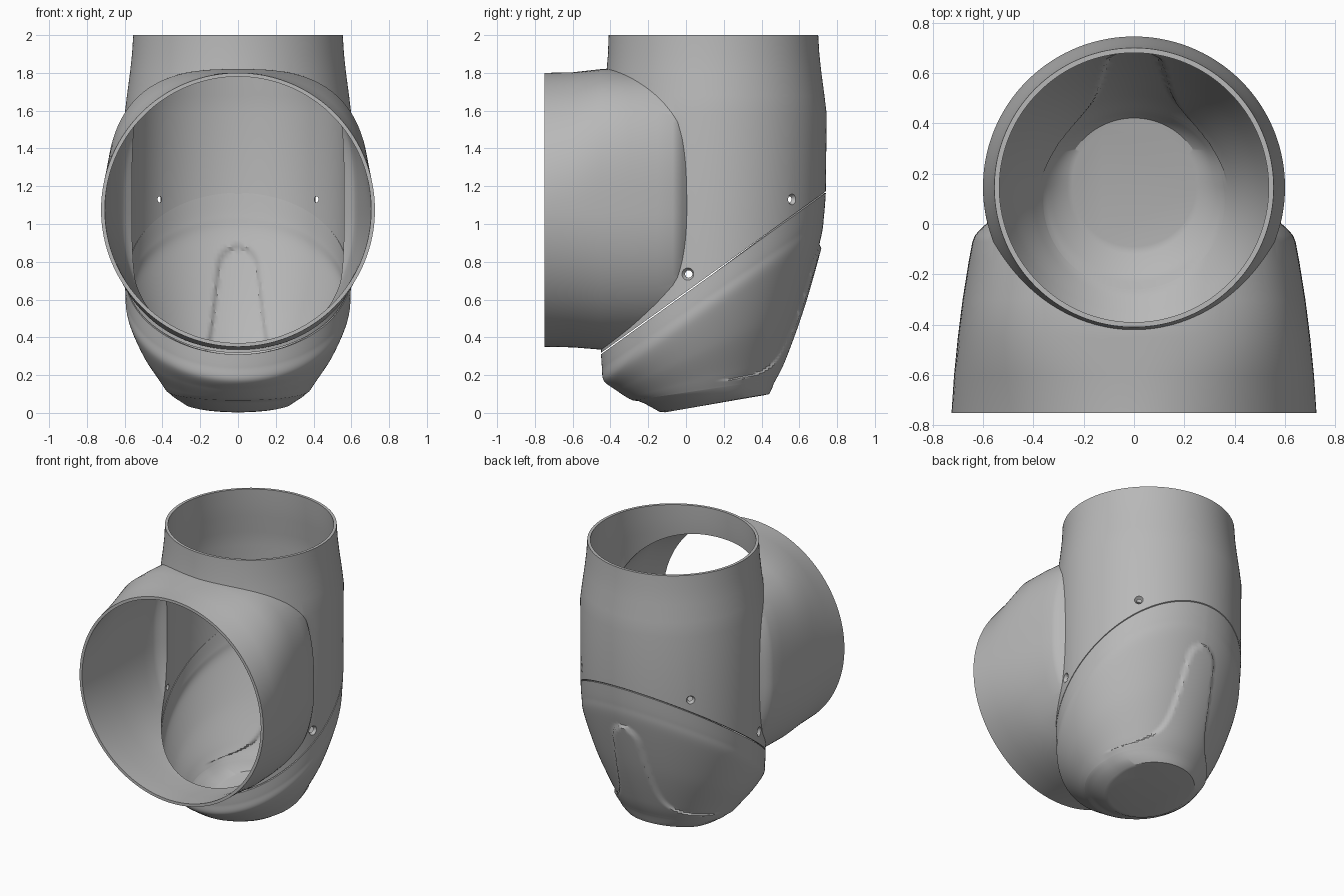
import bpy, bmesh, math
from mathutils import Vector, Matrix

if "Cube" in bpy.data.objects:
    bpy.data.objects.remove(bpy.data.objects["Cube"], do_unlink=True)

SEG = 192
WALL = 0.02
AXIS_Y = 0.15

grey = bpy.data.materials.new("plain grey")
grey.use_nodes = True
grey.diffuse_color = (0.48, 0.48, 0.48, 1)
grey.node_tree.nodes["Principled BSDF"].inputs["Base Color"].default_value = (0.48, 0.48, 0.48, 1)


def loft(name, loops):
    """Skin equal-length loops into a closed solid with capped ends."""
    bm = bmesh.new()
    rings = [[bm.verts.new(p) for p in loop] for loop in loops]
    for a, b in zip(rings, rings[1:]):
        for i in range(len(a)):
            j = (i + 1) % len(a)
            bm.faces.new((a[i], a[j], b[j], b[i]))
    bm.faces.new(rings[0])
    bm.faces.new(rings[-1])
    bmesh.ops.recalc_face_normals(bm, faces=bm.faces)
    return to_object(name, bm)


def to_object(name, bm):
    mesh = bpy.data.meshes.new(name)
    bm.to_mesh(mesh)
    bm.free()
    mesh.materials.append(grey)
    ob = bpy.data.objects.new(name, mesh)
    bpy.context.collection.objects.link(ob)
    return ob


def combine(target, tool, operation):
    """Apply a boolean and remove the tool."""
    mod = target.modifiers.new("join", 'BOOLEAN')
    mod.operation, mod.solver, mod.object = operation, 'EXACT', tool
    bpy.context.view_layer.objects.active = target
    bpy.ops.object.modifier_apply(modifier=mod.name)
    bpy.data.objects.remove(tool, do_unlink=True)


def spline(keys, steps):
    """Smooth in-between rings through the key rings."""
    keys = [Vector(k) for k in keys]
    out = []
    for i in range(len(keys) - 1):
        p0, p1, p2 = keys[max(i - 1, 0)], keys[i], keys[i + 1]
        p3 = keys[min(i + 2, len(keys) - 1)]
        for s in range(steps):
            t = s / steps
            out.append(p1 + (p2 - p0) * (t / 2)
                       + (p0 * 2 - p1 * 5 + p2 * 4 - p3) * (t * t / 2)
                       + (p1 * 3 - p0 - p2 * 3 + p3) * (t ** 3 / 2))
    return out + [keys[-1]]


def tilted_ring(key, inset=0, lift=0):
    """Ellipse through a front point and a back point with a half width."""
    fy, fz, by, bz, hw = key
    fy, by, hw = fy + inset, by - inset, hw - inset
    loop = []
    for i in range(SEG):
        a = 2 * math.pi * (i + 0.5) / SEG
        k = (1 + math.sin(a)) / 2
        loop.append(Vector((hw * math.cos(a), fy + (by - fy) * k, fz + (bz - fz) * k + lift)))
    return loop


def smooth(lo, hi, v):
    t = min(max((v - lo) / (hi - lo), 0), 1)
    return t * t * (3 - 2 * t)


def raise_tongue(p):
    """Push out the tongue that climbs the back of the cup."""
    w = 0.1 + 0.1 * (0.8 - p.z) + 0.24 * math.exp(-(p.z - 0.17) / 0.06)
    if p.z > 0.78:
        w *= math.sqrt(max(0, 1 - ((p.z - 0.78) / 0.1) ** 2))
    amount = 0.016 * (1 - smooth(w - 0.012, w + 0.012, abs(p.x))) * smooth(0.15, 0.3, p.y)
    out = Vector((p.x, p.y - AXIS_Y, 0)).normalized()
    return p + out * amount


# Lower cup: outer and inner skins joined at the slanted rim
cup_keys = [(-0.45, 0.31, 0.74, 1.165, 0.6),
            (-0.445, 0.24, 0.73, 1.04, 0.596),
            (-0.435, 0.17, 0.71, 0.91, 0.585),
            (-0.37, 0.12, 0.615, 0.57, 0.51),
            (-0.31, 0.08, 0.515, 0.29, 0.42),
            (-0.28, 0.066, 0.46, 0.175, 0.38)]
pad_keys = [(-0.25, 0.062, 0.448, 0.155, 0.365),
            (-0.22, 0.05, 0.44, 0.13, 0.345),
            (-0.14, 0.006, 0.425, 0.1, 0.285),
            (-0.11, 0.003, 0.4, 0.094, 0.265)]
cup_rings = spline(cup_keys, 14) + [Vector(k) for k in pad_keys]
last = len(cup_rings) - 1
outer = [[raise_tongue(p) for p in tilted_ring(k)] for k in cup_rings]
inner = [[raise_tongue(p) for p in tilted_ring(k, WALL, WALL * smooth(0, last, i))]
         for i, k in enumerate(cup_rings)]
lower_cup = loft("lower_cup", inner[::-1] + outer)

# Upper body: solid and hollow
body_keys = [(-0.45, 0.318, 0.74, 1.173, 0.6),
             (-0.45, 1.58, 0.745, 1.58, 0.6),
             (-0.436, 1.68, 0.733, 1.68, 0.588),
             (-0.422, 1.8, 0.717, 1.8, 0.572),
             (-0.413, 1.9, 0.706, 1.9, 0.561),
             (-0.41, 2.0, 0.7, 2.0, 0.555)]
upper_shell = loft("upper_shell", [tilted_ring(k) for k in body_keys])
hollow_keys = ([(-0.45, -0.3, 0.74, 0.3, 0.6)] + body_keys
               + [(-0.41, 2.1, 0.7, 2.1, 0.555)])
hollow = loft("body_hollow", [tilted_ring(k, WALL) for k in hollow_keys])


def socket_ring(key, inset=0):
    """Rounded outline of the front socket, squarer on the upper half."""
    y, hx, top, bottom, n_up, n_down = key
    mid, loop = 1.075, []
    for i in range(SEG):
        a = 2 * math.pi * (i + 0.25) / SEG
        c, s = math.cos(a), math.sin(a)
        n = n_up if s > 0 else n_down
        hz = (top - mid if s > 0 else mid - bottom) - inset
        x = (hx - inset) * math.copysign(abs(c) ** (2 / n), c)
        loop.append((x, y, mid + hz * math.copysign(abs(s) ** (2 / n), s)))
    return loop


# Front socket with a rounded shoulder where it meets the body
socket_keys = [(-0.75, 0.725, 1.8, 0.35, 2, 2),
               (-0.6, 0.715, 1.803, 0.347, 2.3, 2.05),
               (-0.45, 0.7, 1.82, 0.335, 2.8, 2.15),
               (-0.3, 0.681, 1.82, 0.335, 2.9, 2.2),
               (-0.15, 0.657, 1.82, 0.335, 2.9, 2.2),
               (-0.07, 0.642, 1.815, 0.34, 2.9, 2.2),
               (-0.045, 0.632, 1.81, 0.345, 2.9, 2.2),
               (-0.02, 0.61, 1.79, 0.36, 2.9, 2.2),
               (0.02, 0.565, 1.75, 0.4, 2.9, 2.2)]
socket = loft("socket", [socket_ring(k) for k in socket_keys])
mouth = (-0.85,) + socket_keys[0][1:]
socket_hollow = loft("socket_hollow", [socket_ring(k, WALL) for k in [mouth] + socket_keys])

combine(upper_shell, socket, 'UNION')
combine(upper_shell, hollow, 'DIFFERENCE')
combine(upper_shell, socket_hollow, 'DIFFERENCE')

# Countersunk screw holes, mirrored left and right
bm = bmesh.new()
for side in (1, -1):
    for y, z in ((0.565, 1.13), (0.01, 0.735)):
        dy = y - AXIS_Y
        point = Vector((side * math.sqrt(0.36 - dy * dy), y, z))
        direction = Vector((point.x, dy, 0)).normalized()
        turn = direction.to_track_quat('Z', 'Y').to_matrix().to_4x4()
        bmesh.ops.create_cone(bm, cap_ends=True, segments=24, radius1=0.008, radius2=0.046,
                              depth=0.06, matrix=Matrix.Translation(point - direction * 0.008) @ turn)
combine(upper_shell, to_object("hole_cutters", bm), 'DIFFERENCE')

# Smooth shading with crisp rims
bpy.ops.object.select_all(action='DESELECT')
for ob in (upper_shell, lower_cup):
    ob.select_set(True)
bpy.context.view_layer.objects.active = upper_shell
bpy.ops.object.shade_smooth_by_angle(angle=math.radians(30))
